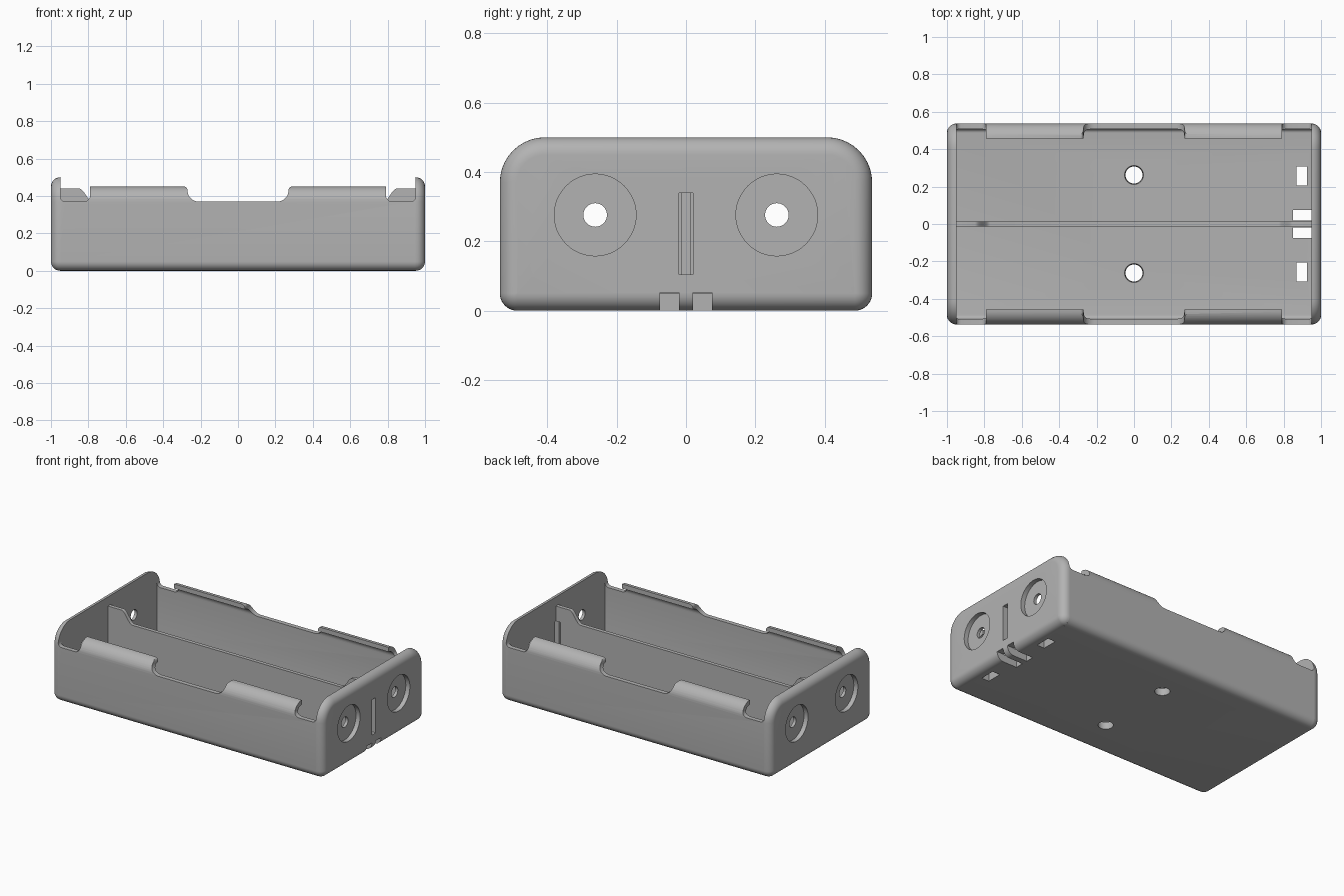
import bpy, bmesh, math
from mathutils import Vector

cube = bpy.data.objects.get("Cube")
if cube:
    bpy.data.objects.remove(cube, do_unlink=True)

GREY = (0.45, 0.45, 0.45, 1)
mat = bpy.data.materials.new("grey plastic")
mat.use_nodes = True
mat.diffuse_color = GREY
bsdf = next(n for n in mat.node_tree.nodes if n.type == 'BSDF_PRINCIPLED')
bsdf.inputs["Base Color"].default_value = GREY

HALF_Y, TOP, WALL, INNER_X = 0.537, 0.5, 0.03, 0.95
FLOOR, NOTCH_Z, LIP_Z = 0.05, 0.37, 0.45


def arc(cx, cz, r, a0, a1, n=10):
    """Points along a circular arc, angles in degrees."""
    angles = [math.radians(a0 + (a1 - a0) * i / n) for i in range(n + 1)]
    return [(cx + r * math.cos(a), cz + r * math.sin(a)) for a in angles]


def loft(name, rings):
    """Closed solid skinned through rings that share a point count."""
    bm = bmesh.new()
    loops = [[bm.verts.new(p) for p in ring] for ring in rings]
    n = len(loops[0])
    for a, b in zip(loops, loops[1:]):
        for i in range(n):
            j = (i + 1) % n
            bm.faces.new((a[i], a[j], b[j], b[i]))
    bm.faces.new(loops[0])
    bm.faces.new(loops[-1])
    bmesh.ops.recalc_face_normals(bm, faces=bm.faces)
    mesh = bpy.data.meshes.new(name)
    bm.to_mesh(mesh)
    bm.free()
    mesh.materials.append(mat)
    obj = bpy.data.objects.new(name, mesh)
    bpy.context.collection.objects.link(obj)
    return obj


def prism(name, pts, axis, lo, hi):
    """Extrude a 2D outline along one axis."""
    def place(p, d):
        c = list(p)
        c.insert("xyz".index(axis), d)
        return Vector(c)
    return loft(name, [[place(p, d) for p in pts] for d in (lo, hi)])


def box(name, x, y, z):
    return prism(name, [(x[0], y[0]), (x[1], y[0]), (x[1], y[1]), (x[0], y[1])], "z", *z)


def cut(target, cutters):
    """Subtract the cutters, then remove them."""
    bpy.context.view_layer.objects.active = target
    for c in cutters:
        c.hide_render = True
        mod = target.modifiers.new("cut", 'BOOLEAN')
        mod.operation, mod.solver, mod.object = 'DIFFERENCE', 'EXACT', c
        bpy.ops.object.modifier_apply(modifier=mod.name)
        bpy.data.objects.remove(c, do_unlink=True)


def wire_channels():
    return [box("channel_cutter", (0.85, 1.1), sorted((s * 0.02, s * 0.075)), (-0.1, 0.052))
            for s in (-1, 1)]


def contact_slot():
    return box("slot_cutter", (0.915, 1.1), (-0.02, 0.02), (0.105, 0.34))


# Tray: floor and side walls with inward curling lips
outer = arc(HALF_Y - 0.05, 0.05, 0.05, -90, 0) + arc(HALF_Y - 0.08, NOTCH_Z, 0.08, 0, 90)
inner = arc(HALF_Y - 0.08, NOTCH_Z, 0.05, 90, 0) + \
    arc(HALF_Y - WALL - 0.02, FLOOR + 0.02, 0.02, 0, -90, 5)
half = outer + inner
# Walk right outside, right inside, left inside, left outside
section = half + [(-y, z) for y, z in reversed(half)]
tray = prism("tray", section, "x", -INNER_X, INNER_X)

# Finger notches: one in the middle and one at each end
side = arc(0.21, 0.43, 0.06, -90, 0, 8) + arc(0.29, 0.43, 0.02, 180, 90, 5)
side.append((0.29, 0.6))
middle = side + [(-x, z) for x, z in reversed(side)]
cutters = [prism("notch_cutter", middle, "y", -1, 1)]
end = [(0.79, 0.6)] + arc(0.825, NOTCH_Z + 0.035, 0.035, 180, 270, 6) + \
    arc(0.925, NOTCH_Z + 0.025, 0.025, 270, 360, 6) + [(0.951, 0.4), (0.951, 0.6)]
for s in (-1, 1):
    cutters.append(prism("notch_cutter", [(s * x, z) for x, z in end], "y", -1, 1))

# Screw holes, contact slots and wire channels in the floor
for s in (-1, 1):
    rings = [[(x, y, z) for x, y in arc(0, s * 0.262, r, 0, 348.75, 31)]
             for r, z in ((0.044, -0.02), (0.052, 0.07))]
    cutters.append(loft("screw_cutter", rings))
    cutters.append(box("floor_cutter", (0.87, 0.925), sorted((s * 0.206, s * 0.307)), (-0.1, 0.1)))
cut(tray, cutters + wire_channels())


# End walls with a rounded outer rim
def end_ring(x, inset):
    h, rt, rb = HALF_Y - inset, 0.13 - inset, 0.0505 - inset
    cz, cy = TOP - 0.13, HALF_Y - 0.13
    right = arc(HALF_Y - 0.0505, 0.0505, rb, -90, 0) + arc(cy, cz, rt, 0, 90)
    return [(x, y, z) for y, z in right + [(-y, z) for y, z in reversed(right)]]


walls = []
for s, name in ((1, "left_end_wall"), (-1, "right_end_wall")):
    rings = [end_ring(s * INNER_X, 0)]
    for i in range(1, 9):
        t = math.radians(90 * i / 8)
        rings.append(end_ring(s * (INNER_X + 0.05 * math.sin(t)), 0.05 * (1 - math.cos(t))))
    wall = loft(name, rings)
    cutters = []
    for y in (-0.262, 0.262):
        for r, depth in ((0.118, 0.97), (0.034, 0.9)):
            cutters.append(prism("terminal_cutter", arc(y, 0.276, r, 0, 352.5, 47),
                                 "x", *sorted((s * depth, s * 1.1))))
    if s > 0:
        cutters += wire_channels() + [contact_slot()]
    cut(wall, cutters)
    walls.append(wall)

# Divider between the two bays, raised at both ends
rise = [(0.77 + 0.08 * t, 0.36 + 0.08 * t * t * (3 - 2 * t)) for t in [i / 10 for i in range(11)]]
right = [(INNER_X, 0.04), (INNER_X, 0.44)] + rise[::-1]
divider = prism("divider", right + [(-x, z) for x, z in reversed(right)], "y", -0.0125, 0.0125)
cut(divider, [contact_slot()])

# Smooth the fillets while keeping hard edges
bpy.ops.object.select_all(action='DESELECT')
for obj in [tray, divider] + walls:
    obj.select_set(True)
bpy.context.view_layer.objects.active = tray
bpy.ops.object.shade_smooth_by_angle(angle=math.radians(30))
